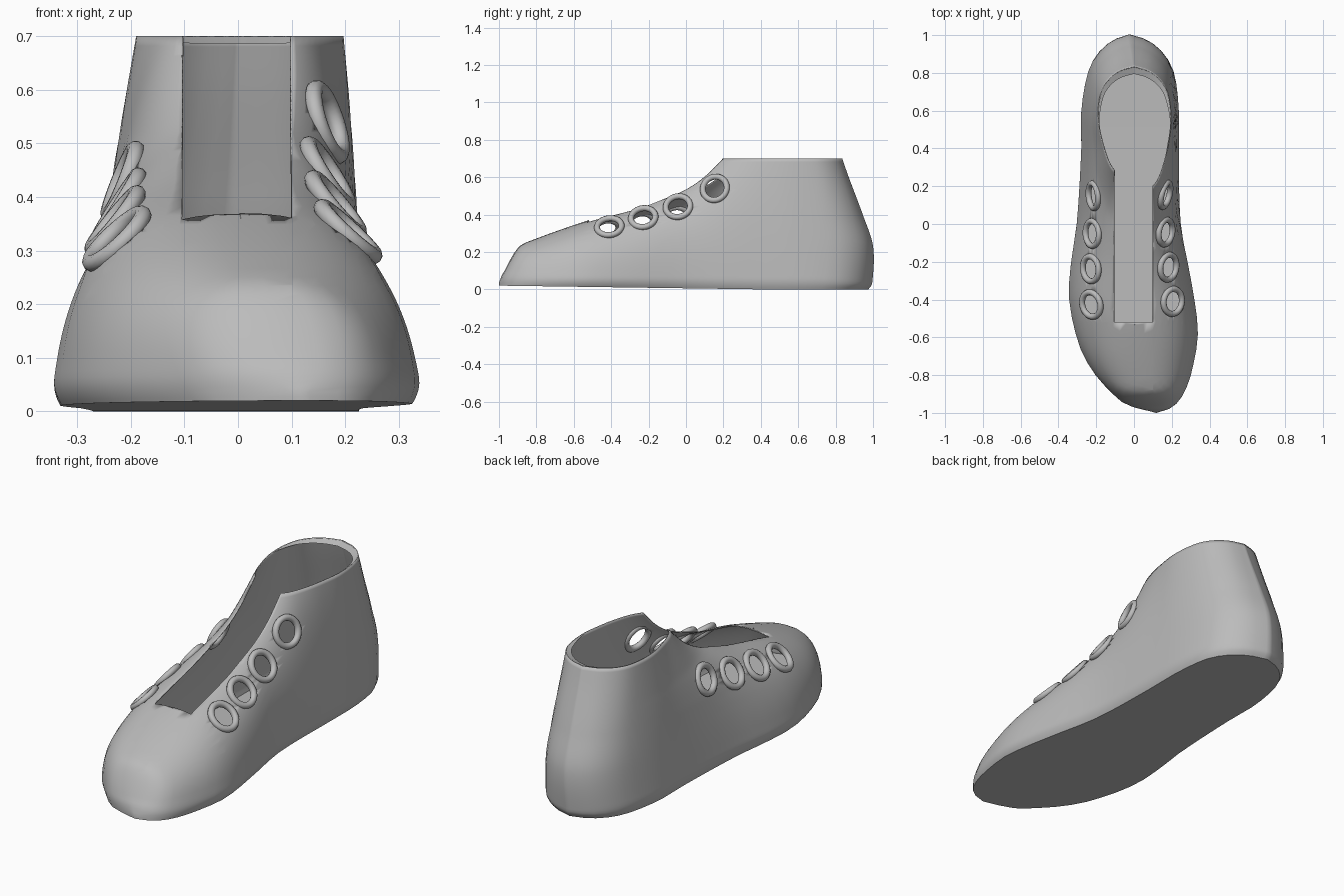
import bpy, bmesh, math
from mathutils import Vector
from mathutils.bvhtree import BVHTree

if "Cube" in bpy.data.objects:
    bpy.data.objects.remove(bpy.data.objects["Cube"])

grey = bpy.data.materials.new("plain grey")
grey.use_nodes = True
grey.diffuse_color = (0.5, 0.5, 0.5, 1)
grey.node_tree.nodes["Principled BSDF"].inputs["Base Color"].default_value = (0.5, 0.5, 0.5, 1)

TOP = 0.7
COLS, LEVELS = 30, 44

# Plan outline of each side (y, x), instep height (y, z) and heel line (z, y)
RIGHT_X = [(-1, -.0), (-1, .12), (-.97, .21), (-.88, .28), (-.73, .325), (-.56, .345), (-.29, .305),
           (0, .25), (.4, .24), (.6, .24), (.8, .215), (.9, .16), (.97, .07), (1, -.03)][1:]
LEFT_X = [(-1, .12), (-.96, -.03), (-.89, -.12), (-.78, -.22), (-.64, -.295), (-.4, -.35), (-.2, -.34),
          (0, -.31), (.4, -.285), (.6, -.285), (.8, -.25), (.9, -.2), (.97, -.12), (1, -.03)]
INSTEP = [(-1, .02), (-.98, .08), (-.9, .22), (-.83, .26), (-.52, .37), (-.25, .45), (-.1, .515),
          (0, .565), (.1, .64), (.21, .76), (.35, .95), (.5, 1.3), (1, 3)]
HEEL = [(0, .975), (.03, .995), (.23, 1), (.4, .945), (.6, .87), (.7, .835)]


def curve(pts, t):
    """Smooth curve through the points."""
    n = len(pts)
    i = next((k for k in range(n - 1) if t <= pts[k + 1][0]), n - 2)

    def slope(k):
        a, b = pts[max(k - 1, 0)], pts[min(k + 1, n - 1)]
        return (b[1] - a[1]) / (b[0] - a[0])
    (x0, y0), (x1, y1) = pts[i], pts[i + 1]
    w = x1 - x0
    u = min(max((t - x0) / w, 0), 1)
    return ((2*u**3 - 3*u*u + 1) * y0 + (u**3 - 2*u*u + u) * w * slope(i)
            + (3*u*u - 2*u**3) * y1 + (u**3 - u*u) * w * slope(i + 1))


def instep_front(z):
    """Foremost y that the upper reaches at height z."""
    lo, hi = -1.0, 0.5
    for _ in range(30):
        mid = (lo + hi) / 2
        lo, hi = (mid, hi) if curve(INSTEP, mid) < z else (lo, mid)
    return hi


def wall_point(z, u, side):
    """Point on the upper: u runs from front to back, side is +1 or -1."""
    shift = 0.08 * min(max((z - .36) / .15, 0), 1) if side < 0 else 0
    front, back = instep_front(z) + shift, curve(HEEL, z)
    y = front + (back - front) * (1 - math.cos(math.pi * u)) / 2
    yp = y if y < .4 else .4 + (y - .4) * .6 / (back - .4)
    r, l = curve(RIGHT_X, yp), curve(LEFT_X, yp)
    arch = max(0, 1 - (z / curve(INSTEP, y - shift)) ** 3) ** .42
    taper = (1 - .3 * z) * (1 - .06 * max(0, 1 - z / .06) ** 2)
    x = (r + l) / 2 * (1 - z / TOP) + side * (r - l) / 2 * arch * taper
    lift = .02 * max(0, (.4 - y) / 1.4) * max(0, 1 - z / .1)
    return Vector((x, y, z + lift))


def ring(z):
    us = [i / COLS for i in range(COLS + 1)]
    return [wall_point(z, u, 1) for u in us] + [wall_point(z, u, -1) for u in reversed(us)]


def finish(name, bm, angle=40):
    me = bpy.data.meshes.new(name)
    bm.to_mesh(me)
    bm.free()
    ob = bpy.data.objects.new(name, me)
    bpy.context.collection.objects.link(ob)
    me.materials.append(grey)
    bpy.ops.object.select_all(action='DESELECT')
    ob.select_set(True)
    bpy.context.view_layer.objects.active = ob
    bpy.ops.object.shade_smooth_by_angle(angle=math.radians(angle))
    return ob


# Upper and sole as one lofted shell
bm = bmesh.new()
rings = [[bm.verts.new(p) for p in ring(TOP * (k / LEVELS) ** 1.15)] for k in range(LEVELS + 1)]
count = len(rings[0])
for a, b in zip(rings, rings[1:]):
    for i in range(count):
        j = (i + 1) % count
        bm.faces.new((a[i], a[j], b[j], b[i]))
base = rings[0]
for i in range(COLS):
    bm.faces.new((base[i], base[count - 1 - i], base[count - 2 - i], base[i + 1]))
bmesh.ops.remove_doubles(bm, verts=bm.verts, dist=.0005)
bmesh.ops.recalc_face_normals(bm, faces=bm.faces)

# Tongue slot
for co, no in (((.1, 0, 0), (1, 0, 0)), ((-.105, 0, 0), (1, 0, 0)), ((0, -.52, 0), (0, 1, 0))):
    faces = [f for f in bm.faces if f.calc_center_median().z > .22 and f.calc_center_median().y < .5]
    geom = set(faces) | {e for f in faces for e in f.edges} | {v for f in faces for v in f.verts}
    bmesh.ops.bisect_plane(bm, geom=list(geom), dist=.0005, plane_co=co, plane_no=no)


def in_slot(f):
    c = f.calc_center_median()
    return -.105 < c.x < .1 and -.52 < c.y < .5 and c.z > .25


tree = BVHTree.FromBMesh(bm)
bmesh.ops.delete(bm, geom=[f for f in bm.faces if in_slot(f)], context='FACES')
upper = finish("shoe_upper", bm)

# Eyelet rings, and one cutter for the holes behind them
EYELETS = [(.205, -.41, .335), (.19, -.23, .39), (.182, -.045, .45), (.182, .15, .545),
           (-.205, -.42, .30), (-.205, -.235, .335), (-.208, -.05, .375), (-.208, .15, .425)]
cut = bmesh.new()
for n, spot in enumerate(EYELETS):
    loc, normal, _, _ = tree.find_nearest(Vector(spot))
    if normal.x * spot[0] < 0:
        normal = -normal
    turn = normal.to_track_quat('Z', 'Y')
    bpy.ops.mesh.primitive_torus_add(major_radius=.066, minor_radius=.016, major_segments=32,
                                     minor_segments=10, location=loc, rotation=turn.to_euler())
    eyelet = bpy.context.object
    eyelet.name = f"eyelet_{'left' if spot[0] > 0 else 'right'}_{n % 4 + 1}"
    eyelet.data.materials.append(grey)
    bpy.ops.object.shade_smooth()
    made = bmesh.ops.create_cone(cut, cap_ends=True, segments=24, radius1=.058, radius2=.058, depth=.12)
    bmesh.ops.rotate(cut, verts=made["verts"], matrix=turn.to_matrix())
    bmesh.ops.translate(cut, verts=made["verts"], vec=loc)
cutter = finish("eyelet_cutter", cut)
cutter.hide_render = True

# Thin wall, then punch the eyelet holes
solid = upper.modifiers.new("wall", 'SOLIDIFY')
solid.thickness, solid.offset = .005, -1
holes = upper.modifiers.new("holes", 'BOOLEAN')
holes.operation, holes.solver, holes.object = 'DIFFERENCE', 'EXACT', cutter
bpy.context.view_layer.objects.active = upper
for name in ("wall", "holes"):
    bpy.ops.object.modifier_apply(modifier=name)
bpy.data.objects.remove(cutter)

# Crescent lip inside the back of the collar
bm = bmesh.new()
rim = [p for p in ring(TOP) if p.y > .5]
pairs = []
for p in rim:
    back = (p.y - .5) / .335
    inner = p + (Vector((0, .52, TOP)) - p).normalized() * .04 * back
    inner.z -= .015 * back
    pairs.append((bm.verts.new(p), bm.verts.new(inner)))
for (a, b), (c, d) in zip(pairs, pairs[1:]):
    bm.faces.new((a, c, d, b))
bmesh.ops.remove_doubles(bm, verts=bm.verts, dist=.0005)
bmesh.ops.recalc_face_normals(bm, faces=bm.faces)
finish("collar_lip", bm)
